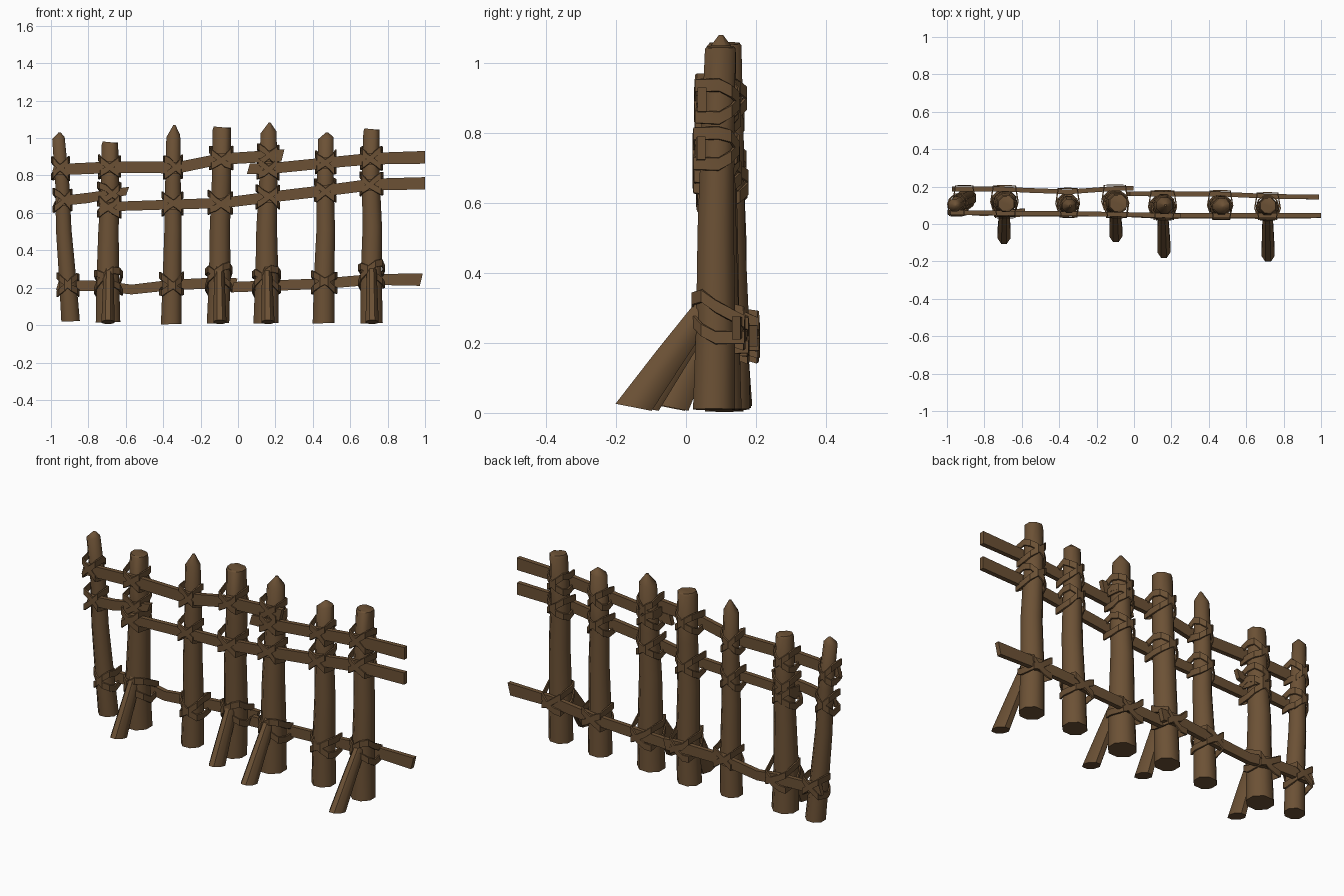
import bpy, bmesh, math, random
from mathutils import Vector

if "Cube" in bpy.data.objects:
    bpy.data.objects.remove(bpy.data.objects["Cube"])
random.seed(4)

wood = bpy.data.materials.new("brown wood")
wood.diffuse_color = (0.15, 0.083, 0.036, 1)
wood.use_nodes = True
wood.node_tree.nodes["Principled BSDF"].inputs["Base Color"].default_value = wood.diffuse_color


def make(name, rings, caps=True, closed=False, angle=50):
    """Skin a list of equal-sized point rings into an object."""
    bm = bmesh.new()
    vs = [[bm.verts.new(p) for p in r] for r in rings]
    n = len(vs[0])
    pairs = list(zip(vs, vs[1:])) + ([(vs[-1], vs[0])] if closed else [])
    for a, b in pairs:
        for i in range(n):
            j = (i + 1) % n
            bm.faces.new((a[i], a[j], b[j], b[i]))
    if caps and not closed:
        bm.faces.new(vs[0])
        bm.faces.new(vs[-1])
    bmesh.ops.remove_doubles(bm, verts=bm.verts, dist=0.0005)
    bmesh.ops.recalc_face_normals(bm, faces=bm.faces)
    me = bpy.data.meshes.new(name)
    bm.to_mesh(me)
    bm.free()
    me.materials.append(wood)
    ob = bpy.data.objects.new(name, me)
    bpy.context.collection.objects.link(ob)
    bpy.ops.object.select_all(action='DESELECT')
    ob.select_set(True)
    bpy.context.view_layer.objects.active = ob
    bpy.ops.object.shade_smooth_by_angle(angle=math.radians(angle))
    return ob


def circle(x, y, z, rx, ry=None, n=8, tx=0, ty=0):
    ry = rx if ry is None else ry
    pts = []
    for i in range(n):
        c, s = math.cos(2 * math.pi * (i + .5) / n), math.sin(2 * math.pi * (i + .5) / n)
        pts.append((x + rx * c, y + ry * s, z + tx * c + ty * s))
    return pts


def lerp_table(table, t, key):
    """Interpolate rows of a table along column 'key'."""
    for a, b in zip(table, table[1:]):
        if a[key] <= t <= b[key]:
            f = (t - a[key]) / (b[key] - a[key])
            return [p + (q - p) * f for p, q in zip(a, b)]
    return table[0] if t < table[0][key] else table[-1]


# posts: bottom (x, y, z, r), top (x, y, z, r), tip height
posts = [
    ((-.895, .140, .02, .052), (-.960, .100, 1.00, .035), .030),
    ((-.695, .120, .015, .069), (-.685, .108, .97, .046), 0),
    ((-.357, .110, .005, .058), (-.346, .097, 1.01, .039), .060),
    ((-.107, .122, .01, .063), (-.087, .110, 1.05, .051), 0),
    ((.150, .090, .01, .071), (.163, .100, 1.03, .045), .052),
    ((.458, .100, .01, .062), (.470, .095, 1.00, .043), .030),
    ((.714, .080, .01, .063), (.714, .098, 1.04, .046), 0),
]
for i, (b, t, tip) in enumerate(posts):
    rings = []
    for k in range(5):
        f = k / 4
        p = [u + (v - u) * f for u, v in zip(b, t)]
        w = .005 if 0 < k < 4 else 0
        rings.append(circle(p[0] + random.uniform(-w, w), p[1] + random.uniform(-w, w),
                            p[2], p[3] * 1.03, tx=.006 if k == 4 else .002))
    if tip:
        rings.append(circle(t[0] + .006, t[1], t[2] + tip, .006))
    else:
        rings.append(circle(t[0], t[1], t[2] + .008, t[3] * .9, tx=-.004))
    make("fence_post_%d" % (i + 1), rings)

# rails: path rows (x, y, z, height); side -1 lies in front of the posts, +1 behind
rails = {
    "top_rail_left": (-1, [(-.99, .062, .830, .06), (-.65, .058, .845, .062), (-.32, .055, .842, .062),
                           (-.1, .052, .887, .06), (.24, .044, .908, .064)]),
    "top_rail_right": (-1, [(.055, .044, .835, .056), (.2, .046, .840, .058), (.46, .045, .866, .058),
                            (.72, .045, .890, .062), (1.0, .046, .897, .068)]),
    "middle_rail_short": (-1, [(-.965, .066, .662, .055), (-.8, .055, .680, .055), (-.590, .070, .717, .045)]),
    "middle_rail_long": (-1, [(-.74, .050, .632, .05), (-.34, .054, .645, .052), (-.08, .052, .653, .056),
                              (.15, .040, .682, .058), (.46, .042, .718, .06), (.72, .040, .752, .062),
                              (1.0, .044, .758, .066)]),
    "bottom_rail_left": (1, [(-.965, .187, .215, .056), (-.7, .187, .207, .056), (-.57, .180, .190, .052),
                             (-.35, .172, .215, .056), (-.1, .190, .226, .058), (-.01, .192, .220, .06)]),
    "bottom_rail_right": (1, [(-.03, .162, .203, .056), (.16, .160, .210, .056), (.46, .160, .222, .056),
                              (.72, .148, .244, .058), (.98, .144, .243, .066)]),
}
braced = {1: (-.695, -.055), 3: (-.097, -.045), 4: (.160, -.130), 6: (.717, -.150)}


def band(name, post, z, side, outer, tilt, lean):
    """Flat strap slanting around a post and the rail in front of or behind it."""
    x, y, _, r = lerp_table(post[:2], z, 2)
    r = r * 1.03 + .004
    rings = []
    n = 10
    for i in range(n):
        a = 2 * math.pi * i / n
        c, s = math.cos(a), math.sin(a)
        d = Vector((c, s * side, 0))
        px, py = x + r * c, y + r * s * side
        if s > .3:
            py = outer if side * outer > side * py else py
        pz = z + tilt * c + lean * s * side + random.uniform(-.006, .006)
        h = .019
        rings.append([(px, py, pz - h), (px + d.x * .007, py + d.y * .007, pz - h * .9),
                      (px + d.x * .007, py + d.y * .007, pz + h * .9), (px, py, pz + h)])
    make(name, rings, closed=True, angle=30)


for name, (side, path) in rails.items():
    rings = []
    for k, (x, y, z, h) in enumerate(path):
        end = .008 if k in (0, len(path) - 1) else 0
        t = .0125
        rings.append([(x - end, y - t, z - h / 2), (x - end, y + t, z - h / 2),
                      (x + end, y + t, z + h / 2), (x + end, y - t, z + h / 2)])
    if path[-1][0] == 1.0:
        rings[-1] = [(1.0, q[1], q[2]) for q in rings[-1]]
    make(name, rings, angle=25)
    # crossed lashings wherever the rail passes a post
    for i, post in enumerate(posts):
        px = lerp_table(post[:2], path[0][2], 2)[0]
        if path[0][0] < px < path[-1][0]:
            _, y, z, h = lerp_table(path, px, 0)
            outer = y + side * .015
            low = side > 0
            for sgn in (-1, 1):
                lean = random.uniform(-.015, .015)
                if low and i in braced:
                    lean = -.055 if sgn > 0 else -.02
                band("lashing_%s_%d" % (name, i + 1), post, z + (.02 if low and i in braced else .003),
                     side, outer, sgn * .045, lean)

# slanted ground braces in front of four posts
for i, (x, y) in braced.items():
    top = lerp_table(posts[i][:2], .33, 2)
    rings = [circle(x, y, .016, .038, .056, ty=-.011),
             circle((x + top[0]) / 2, (y + top[1] - .015) / 2, .17, .033, .043, ty=-.015),
             circle(top[0], top[1] - .015, .32, .028, .034, ty=-.012)]
    make("ground_brace_%d" % (i + 1), rings)
